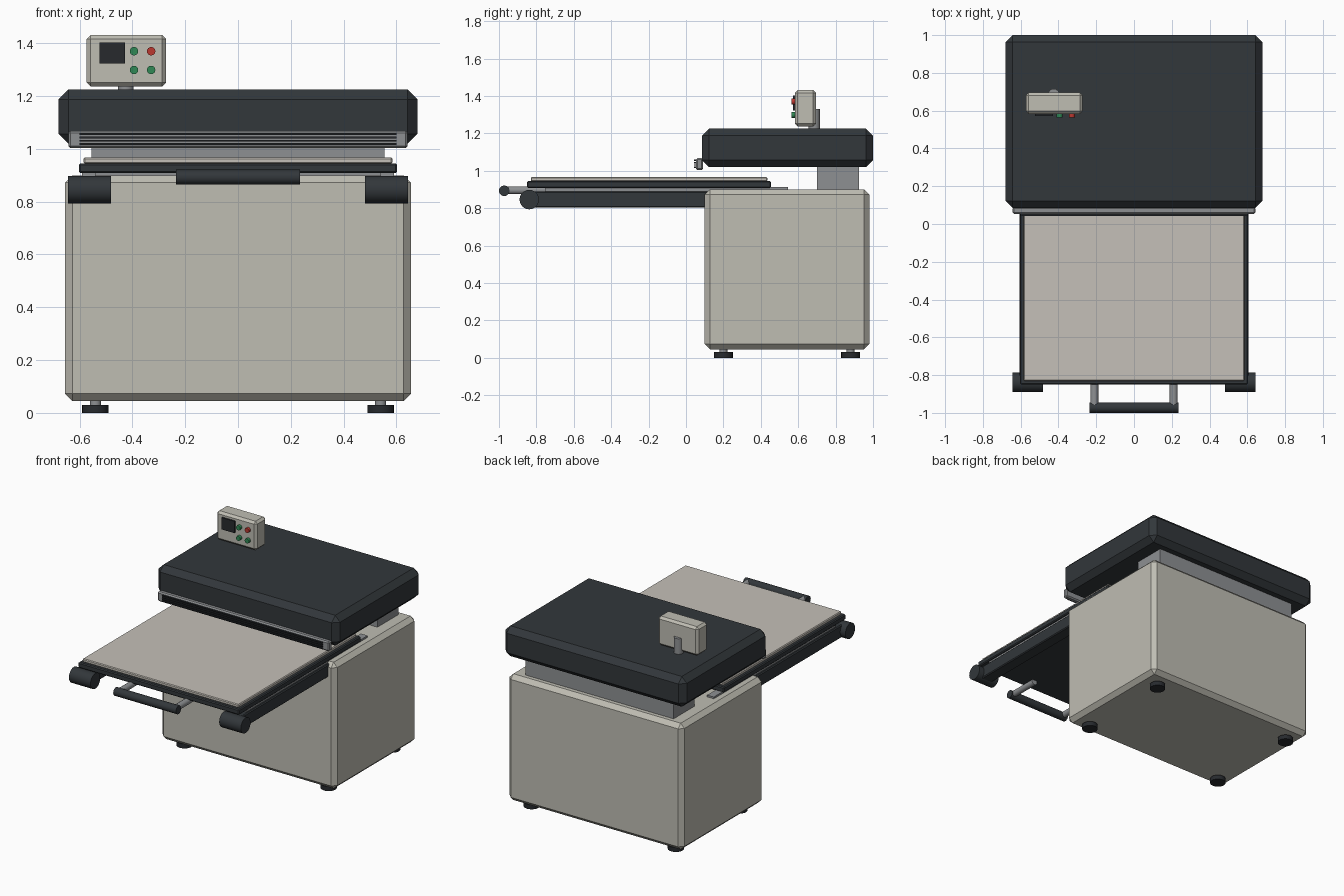
import bpy
import bmesh
from math import radians
from mathutils import Matrix, Vector

if "Cube" in bpy.data.objects:
    bpy.data.objects.remove(bpy.data.objects["Cube"])


def material(name, rgb):
    m = bpy.data.materials.new(name)
    m.diffuse_color = (*rgb, 1)
    m.use_nodes = True
    m.node_tree.nodes["Principled BSDF"].inputs["Base Color"].default_value = m.diffuse_color
    return m


BEIGE = material("beige_enamel", (0.52, 0.51, 0.45))
PAD = material("pad_silicone", (0.56, 0.53, 0.48))
DARK = material("dark_paint", (0.032, 0.038, 0.043))
BLACK = material("black_rubber", (0.02, 0.023, 0.027))
STEEL = material("steel", (0.27, 0.28, 0.29))
GREEN = material("green_button", (0.03, 0.25, 0.09))
RED = material("red_button", (0.5, 0.04, 0.03))


def finish(bm, name, mat, smooth=False):
    me = bpy.data.meshes.new(name)
    bm.to_mesh(me)
    bm.free()
    me.materials.append(mat)
    ob = bpy.data.objects.new(name, me)
    bpy.context.collection.objects.link(ob)
    if smooth:
        bpy.ops.object.select_all(action='DESELECT')
        ob.select_set(True)
        bpy.context.view_layer.objects.active = ob
        bpy.ops.object.shade_smooth_by_angle(angle=radians(35))
    return ob


def box(name, x, y, z, mat, chamfer=0.0):
    """Box from (min, max) ranges, with optional flat chamfer."""
    bm = bmesh.new()
    lo, hi = Vector((x[0], y[0], z[0])), Vector((x[1], y[1], z[1]))
    size = Matrix.Diagonal((*(hi - lo), 1))
    bmesh.ops.create_cube(bm, size=1, matrix=Matrix.Translation((lo + hi) / 2) @ size)
    if chamfer:
        bmesh.ops.bevel(bm, geom=bm.edges[:], offset=chamfer, segments=1,
                        affect='EDGES', profile=0.5)
    return finish(bm, name, mat)


def cylinder(name, start, end, radius, mat, sides=24):
    """Capped cylinder between two points."""
    a, b = Vector(start), Vector(end)
    rot = Vector((0, 0, 1)).rotation_difference(b - a).to_matrix().to_4x4()
    bm = bmesh.new()
    bmesh.ops.create_cone(bm, cap_ends=True, segments=sides, radius1=radius,
                          radius2=radius, depth=(b - a).length,
                          matrix=Matrix.Translation((a + b) / 2) @ rot)
    return finish(bm, name, mat, smooth=True)


# Cabinet, neck and press head
box("cabinet", (-0.655, 0.655), (0.10, 0.98), (0.045, 0.90), BEIGE, 0.028)
box("neck", (-0.555, 0.555), (0.70, 0.925), (0.89, 1.03), STEEL)
box("press_head", (-0.68, 0.68), (0.085, 1.0), (1.02, 1.225), DARK, 0.037)

# Front guard bar with dark slats
box("guard_bar", (-0.643, 0.643), (0.054, 0.09), (1.003, 1.068), STEEL, 0.008)
for i in range(4):
    z = 1.015 + i * 0.0125
    box(f"guard_slat_{i + 1}", (-0.6, 0.6), (0.042, 0.058), (z, z + 0.007), BLACK)

# Sliding platen and pad
box("platen", (-0.603, 0.603), (-0.85, 0.455), (0.908, 0.945), DARK, 0.006)
box("platen_pad", (-0.585, 0.585), (-0.83, 0.435), (0.944, 0.967), PAD, 0.005)

# Paired arms, rails, rollers, handle rods and feet
for side, s in (("left", -1), ("right", 1)):
    def span(a, b):
        return tuple(sorted((s * a, s * b)))

    box(f"{side}_arm", span(0.52, 0.605), (-0.84, 0.12), (0.803, 0.89), DARK, 0.006)
    box(f"{side}_rail", span(0.54, 0.59), (-0.755, 0.545), (0.887, 0.912), STEEL)
    cylinder(f"{side}_arm_roller", (s * 0.482, -0.838, 0.846),
             (s * 0.644, -0.838, 0.846), 0.052, DARK)
    cylinder(f"{side}_handle_rod", (s * 0.21, -0.97, 0.896),
             (s * 0.21, -0.75, 0.896), 0.021, STEEL, 16)
    for end, y in (("front", 0.20), ("back", 0.88)):
        cylinder(f"{end}_{side}_foot", (s * 0.54, y, 0), (s * 0.54, y, 0.03), 0.05, BLACK)
        cylinder(f"{end}_{side}_foot_stem", (s * 0.54, y, 0.025),
                 (s * 0.54, y, 0.06), 0.021, STEEL, 16)

cylinder("pull_handle", (-0.235, -0.972, 0.893), (0.235, -0.972, 0.893), 0.028, DARK)

# Control box on its post, with screen and buttons
cylinder("control_post", (-0.425, 0.686, 1.21), (-0.425, 0.686, 1.33), 0.03, STEEL, 16)
box("control_box", (-0.573, -0.272), (0.582, 0.695), (1.237, 1.432), BEIGE, 0.015)
box("control_screen", (-0.525, -0.428), (0.572, 0.59), (1.323, 1.403), BLACK)
for name, x, z, mat in (("start_button", -0.394, 1.370, GREEN),
                        ("stop_button", -0.329, 1.370, RED),
                        ("mode_button", -0.394, 1.299, GREEN),
                        ("timer_button", -0.329, 1.299, GREEN)):
    cylinder(name, (x, 0.564, z), (x, 0.59, z), 0.016, mat, 16)
